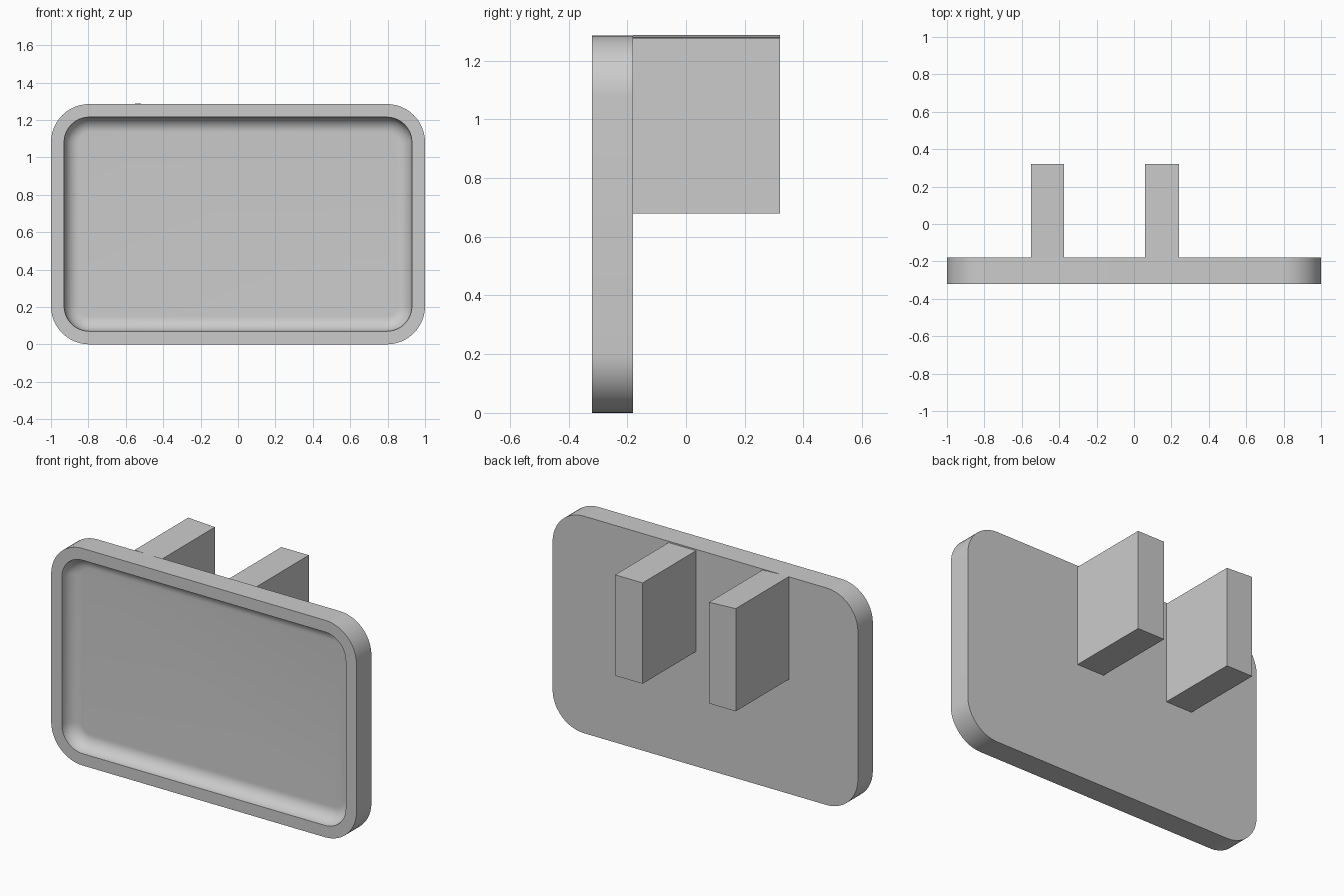
import bpy, bmesh, math

# Remove the default cube only
cube = bpy.data.objects.get("Cube")
if cube:
    bpy.data.objects.remove(cube, do_unlink=True)

grey = bpy.data.materials.new("plain grey")
grey.use_nodes = True
colour = (0.6, 0.6, 0.6, 1)
grey.diffuse_color = colour
grey.node_tree.nodes["Principled BSDF"].inputs["Base Color"].default_value = colour

HALF_W, HEIGHT, CORNER = 1.0, 1.285, 0.205
FRONT, BACK, REAR = -0.32, -0.18, 0.32
RIM, FILLET = 0.07, 0.08
STEPS = 12


def finish(name, bm):
    bmesh.ops.recalc_face_normals(bm, faces=bm.faces)
    mesh = bpy.data.meshes.new(name)
    bm.to_mesh(mesh)
    bm.free()
    mesh.materials.append(grey)
    obj = bpy.data.objects.new(name, mesh)
    bpy.context.collection.objects.link(obj)
    return obj


def rounded_ring(bm, inset, y):
    """Rounded rectangle in the xz plane, inset from the plate outline."""
    radius = CORNER - inset
    cx, cz = HALF_W - CORNER, HEIGHT / 2 - CORNER
    ring = []
    for quarter, (sx, sz) in enumerate([(1, 1), (-1, 1), (-1, -1), (1, -1)]):
        for i in range(STEPS + 1):
            a = (quarter + i / STEPS) * math.pi / 2
            ring.append(bm.verts.new((sx * cx + radius * math.cos(a), y,
                                      HEIGHT / 2 + sz * cz + radius * math.sin(a))))
    return ring


# Rounded plate with a raised rim and a coved recess
bm = bmesh.new()
levels = [(0, BACK), (0, FRONT), (RIM, FRONT)]
for i in range(1, STEPS + 1):
    a = i / STEPS * math.pi / 2
    levels.append((RIM + FILLET * (1 - math.cos(a)), FRONT + FILLET * math.sin(a)))
rings = [rounded_ring(bm, inset, y) for inset, y in levels]
for a, b in zip(rings, rings[1:]):
    for i in range(len(a)):
        j = (i + 1) % len(a)
        bm.faces.new((a[i], a[j], b[j], b[i]))
bm.faces.new(rings[0])
bm.faces.new(rings[-1])
plate = finish("tray_plate", bm)
bpy.ops.object.select_all(action='DESELECT')
plate.select_set(True)
bpy.context.view_layer.objects.active = plate
bpy.ops.object.shade_smooth_by_angle(angle=math.radians(35))


# Rear mounting prongs, the right one with a barely sloping top
def prong(name, x0, x1, top0, top1, bottom=0.68):
    bm = bmesh.new()
    outline = [(x0, bottom), (x1, bottom), (x1, top1), (x0, top0)]
    face = bm.faces.new([bm.verts.new((x, BACK, z)) for x, z in outline])
    out = bmesh.ops.extrude_face_region(bm, geom=[face], use_keep_orig=True)
    moved = [v for v in out["geom"] if isinstance(v, bmesh.types.BMVert)]
    bmesh.ops.translate(bm, verts=moved, vec=(0, REAR - BACK, 0))
    finish(name, bm)


prong("right_prong", -0.55, -0.375, 1.288, 1.279)
prong("left_prong", 0.06, 0.24, 1.277, 1.277)
